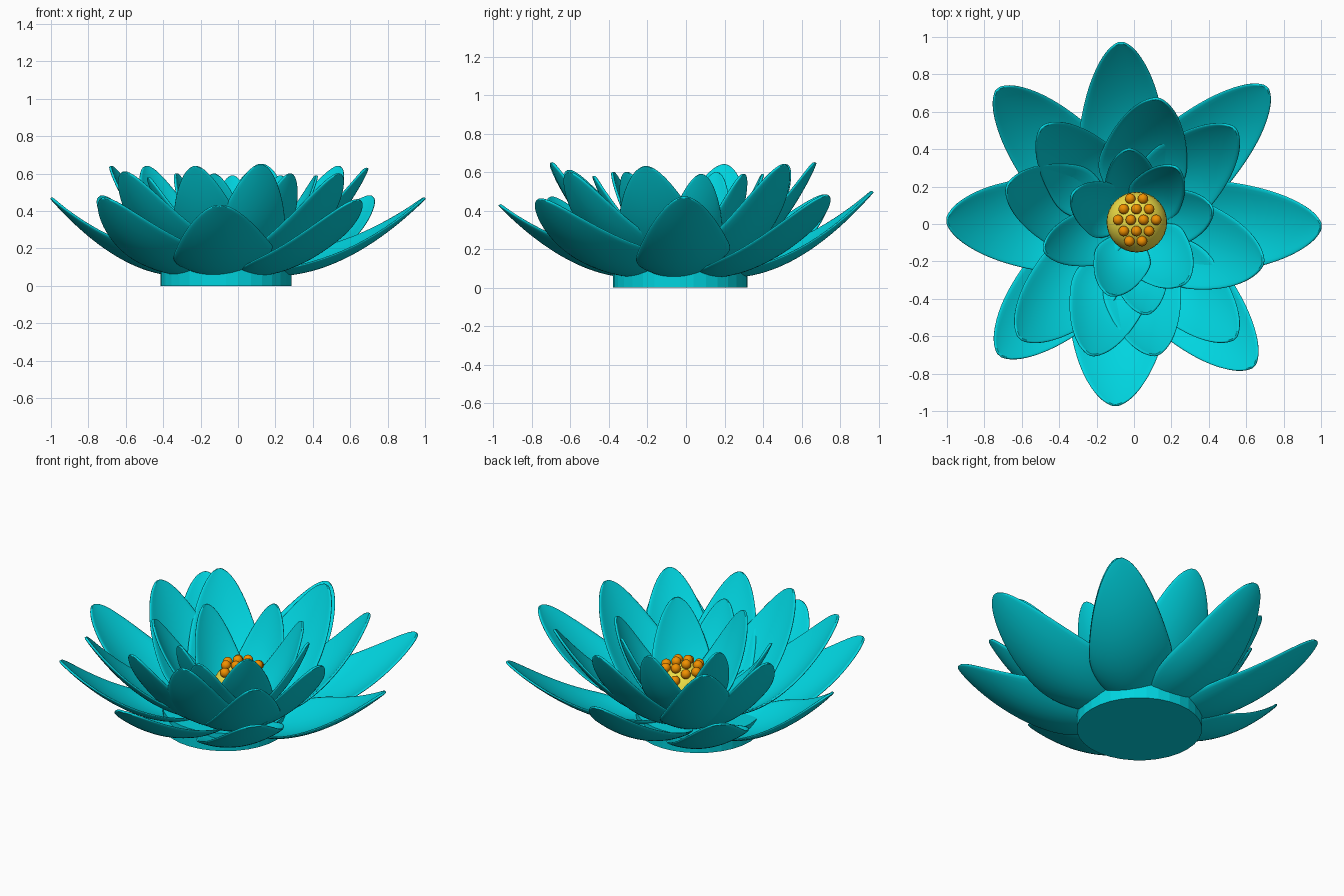
import bpy, math
from mathutils import Vector

if "Cube" in bpy.data.objects:
    bpy.data.objects.remove(bpy.data.objects["Cube"])


def material(name, color):
    m = bpy.data.materials.new(name)
    m.diffuse_color = (*color, 1)
    m.use_nodes = True
    m.node_tree.nodes["Principled BSDF"].inputs["Base Color"].default_value = m.diffuse_color
    return m


TEAL = material("teal", (0.0, 0.66, 0.74))
YELLOW = material("yellow", (0.85, 0.72, 0.06))
ORANGE = material("orange", (0.88, 0.28, 0.0))


def petal(name, tip, width, origin, start, z0, sag, cup, roll):
    """Cupped, slightly rolled petal swept along a curve from near the origin to the tip."""
    tip, origin = Vector(tip), Vector((*origin, 0))
    flat = Vector((tip.x - origin.x, tip.y - origin.y, 0))
    reach = flat.length
    out = flat.normalized()
    side = Vector((-out.y, out.x, 0))
    p0 = origin + out * start + Vector((0, 0, z0))
    p1 = origin + out * (start + (reach - start) * sag[0]) + Vector((0, 0, sag[1]))
    rows, cols = 18, 10
    verts, faces = [], []
    for i in range(rows + 1):
        t = math.sin(math.pi / 2 * i / rows)
        p = p0 * (1 - t) ** 2 + p1 * 2 * t * (1 - t) + tip * t * t
        tangent = ((p1 - p0) * (1 - t) + (tip - p1) * t).normalized()
        up = tangent.cross(side)
        if t < 0.4:
            w = 0.5 + 0.5 * math.sin(math.pi / 2 * t / 0.4)
        else:
            s = (t - 0.4) / 0.6
            w = (1 - 0.42 * s ** 1.3) * max(0.004, 1 - s ** 4) ** 0.5
        fade = 1 - 0.7 * t * t
        for j in range(cols + 1):
            u = 2 * j / cols - 1
            x = u * w * width / 2
            lift = cup * width * w * u * u * fade + roll * x * fade
            verts.append(p + side * x + up * lift)
    for i in range(rows):
        for j in range(cols):
            a = i * (cols + 1) + j
            faces.append((a, a + 1, a + cols + 2, a + cols + 1))
    mesh = bpy.data.meshes.new(name)
    mesh.from_pydata(verts, [], faces)
    mesh.polygons.foreach_set("use_smooth", [True] * len(faces))
    mesh.materials.append(TEAL)
    ob = bpy.data.objects.new(name, mesh)
    bpy.context.collection.objects.link(ob)
    s = ob.modifiers.new("thickness", "SOLIDIFY")
    s.thickness, s.offset = 0.014, 0
    b = ob.modifiers.new("round", "SUBSURF")
    b.levels = b.render_levels = 1


# outer ring: tip x, y, z and width
outer = [(1.0, -0.01, 0.47, 0.50), (0.71, 0.73, 0.48, 0.47), (-0.07, 0.97, 0.50, 0.47),
         (-0.73, 0.72, 0.48, 0.47), (-1.0, 0.02, 0.47, 0.50), (-0.72, -0.70, 0.47, 0.49),
         (-0.10, -0.97, 0.43, 0.54), (0.64, -0.76, 0.46, 0.50)]
for k, (x, y, z, w) in enumerate(outer):
    petal(f"outer_petal_{k + 1}", (x, y, z), w, (-0.06, -0.02), 0.2, 0.06, (0.48, 0.035), 0.16, 0.14)

# middle ring
middle = [(0.13, 0.67, 0.65, 0.48), (0.54, 0.51, 0.64, 0.44), (0.69, -0.21, 0.63, 0.48),
          (0.54, -0.61, 0.60, 0.43), (0.12, -0.70, 0.65, 0.43), (-0.23, -0.70, 0.64, 0.43),
          (-0.61, -0.61, 0.61, 0.46), (-0.68, 0.20, 0.64, 0.47), (-0.49, 0.52, 0.64, 0.44)]
for k, (x, y, z, w) in enumerate(middle):
    petal(f"middle_petal_{k + 1}", (x, y, z), w, (-0.03, -0.02), 0.14, 0.07, (0.55, 0.12), 0.16, 0.08)

# inner ring
inner = [(-0.03, 0.40, 0.59, 0.30), (0.23, 0.30, 0.59, 0.30), (0.42, 0.08, 0.59, 0.32),
         (0.28, -0.31, 0.60, 0.36), (0.07, -0.48, 0.58, 0.31), (-0.13, -0.38, 0.60, 0.31),
         (-0.48, -0.14, 0.58, 0.31), (-0.33, 0.16, 0.60, 0.31)]
for k, (x, y, z, w) in enumerate(inner):
    petal(f"inner_petal_{k + 1}", (x, y, z), w, (0.0, -0.01), 0.08, 0.10, (0.60, 0.19), 0.15, 0.06)

# base disc
bpy.ops.mesh.primitive_cylinder_add(vertices=32, radius=0.35, depth=0.11,
                                    location=(-0.065, -0.03, 0.055))
base = bpy.context.object
base.name = "base_disc"
base.data.materials.append(TEAL)

# seed pod
POD, R, H = Vector((0.015, 0.01, 0.23)), 0.162, 0.15
bpy.ops.mesh.primitive_uv_sphere_add(segments=32, ring_count=16, radius=1, location=POD)
pod = bpy.context.object
pod.name = "seed_pod"
pod.scale = (R, R, H)
pod.data.materials.append(YELLOW)
bpy.ops.object.shade_smooth()

# seeds in staggered rows: y, first x, count
for y, x0, n in [(0.135, -0.02, 2), (0.08, -0.055, 3), (0.022, -0.085, 4),
                 (-0.038, -0.055, 3), (-0.092, -0.025, 2)]:
    for i in range(n):
        x = x0 + 0.068 * i
        d2 = ((x - POD.x) ** 2 + (y - POD.y) ** 2) / R ** 2
        z = POD.z + H * math.sqrt(max(0.0, 1 - d2)) + 0.014
        bpy.ops.mesh.primitive_uv_sphere_add(segments=16, ring_count=10, radius=0.028,
                                             location=(x, y, z))
        seed = bpy.context.object
        seed.name = "seed"
        seed.data.materials.append(ORANGE)
        bpy.ops.object.shade_smooth()
